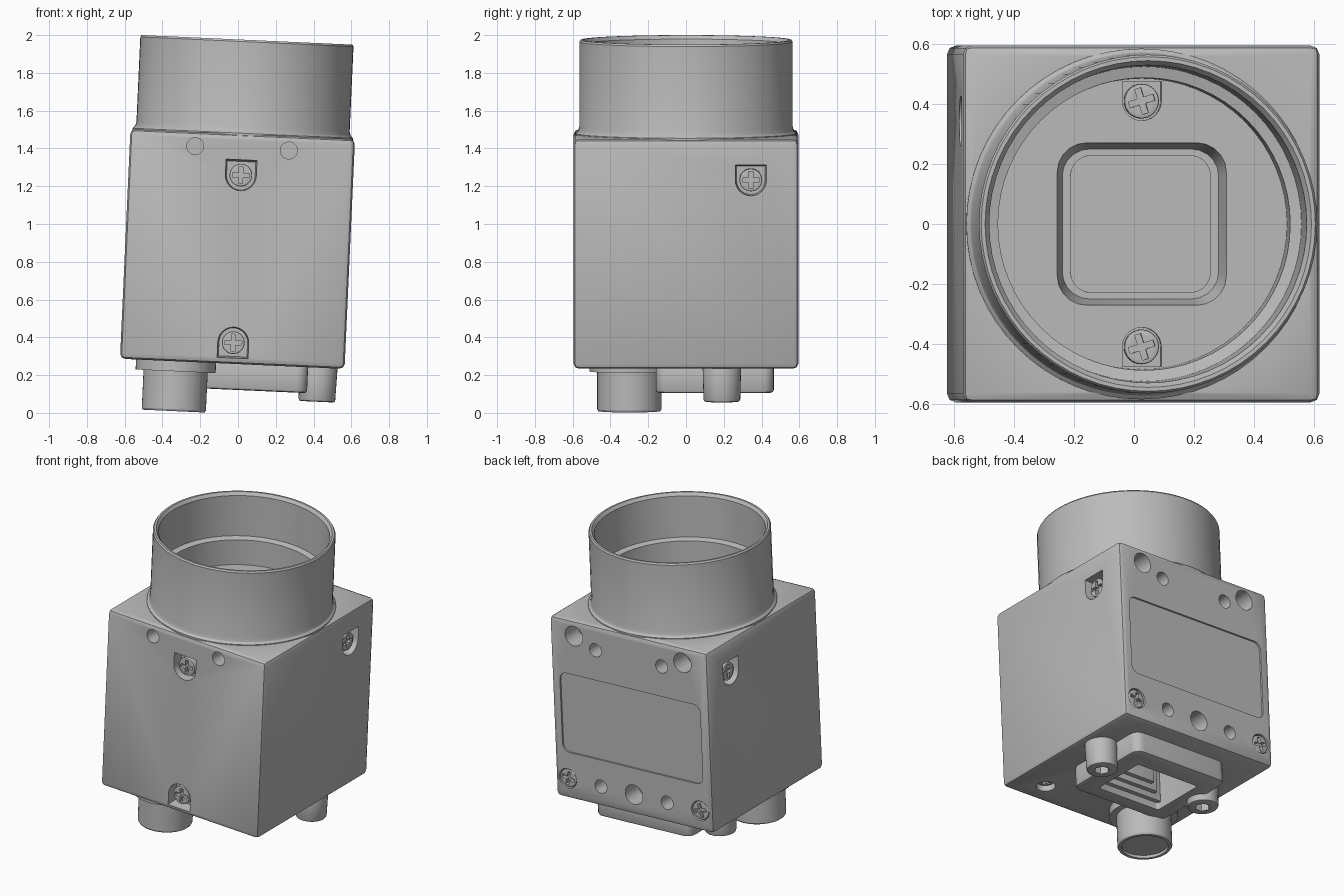
import bpy, bmesh
from math import sin, cos, pi, radians
from mathutils import Matrix, Vector

if "Cube" in bpy.data.objects:
    bpy.data.objects.remove(bpy.data.objects["Cube"])

grey = bpy.data.materials.new("light grey metal")
grey.use_nodes = True
colour = (0.5, 0.5, 0.5, 1)
grey.diffuse_color = colour
grey.node_tree.nodes["Principled BSDF"].inputs["Base Color"].default_value = colour

C = -0.042        # housing centre in x
H = 0.595         # housing half width
LOW, HIGH = 0.258, 1.475
FLOOR = 1.5       # floor inside the mount ring
parts = []

# Each frame maps (across, along, depth into the surface) to space
FRONT = lambda p, q, d: (C + p, -H + d, q)
BACK = lambda p, q, d: (C + p, H - d, q)
LEFT = lambda p, q, d: (C + H - d, p, q)
RIGHT = lambda p, q, d: (C - H + d, p, q)
BOTTOM = lambda p, q, d: (p, q, LOW + d)
INSIDE = lambda p, q, d: (C + p, q, FLOOR - d)


def finish(name, bm):
    bmesh.ops.recalc_face_normals(bm, faces=bm.faces)
    mesh = bpy.data.meshes.new(name)
    bm.to_mesh(mesh)
    bm.free()
    mesh.materials.append(grey)
    obj = bpy.data.objects.new(name, mesh)
    bpy.context.collection.objects.link(obj)
    parts.append(obj)
    return obj


def prism(name, frame, outline, near, far, bevel=0, taper=1):
    bm = bmesh.new()
    mid = sum((Vector(p) for p in outline), Vector((0, 0))) / len(outline)
    small = [mid + (Vector(p) - mid) * taper for p in outline]
    a = [bm.verts.new(frame(p[0], p[1], near)) for p in outline]
    b = [bm.verts.new(frame(p[0], p[1], far)) for p in small]
    bm.faces.new(a)
    bm.faces.new(b[::-1])
    for i in range(len(a)):
        j = (i + 1) % len(a)
        bm.faces.new((a[i], b[i], b[j], a[j]))
    bmesh.ops.recalc_face_normals(bm, faces=bm.faces)
    if bevel:
        sharp = [e for e in bm.edges if e.calc_face_angle(0) > 0.9]
        bmesh.ops.bevel(bm, geom=sharp, offset=bevel, segments=2, profile=0.5, affect='EDGES')
    return finish(name, bm)


def circle(x, y, r, n=32):
    return [(x + r * cos(2 * pi * i / n), y + r * sin(2 * pi * i / n)) for i in range(n)]


def rounded(x0, x1, y0, y1, r, n=5):
    pts = []
    corners = [(x1 - r, y1 - r), (x0 + r, y1 - r), (x0 + r, y0 + r), (x1 - r, y0 + r)]
    for k, (x, y) in enumerate(corners):
        for i in range(n + 1):
            t = pi / 2 * (k + i / n)
            pts.append((x + r * cos(t), y + r * sin(t)))
    return pts


def arch(x, y, r, flat):
    # Half circle with a square end on the side given by flat (+1 or -1)
    arc = [(x - r * cos(pi * i / 12), y - flat * r * sin(pi * i / 12)) for i in range(13)]
    return arc + [(x + r, y + flat * r), (x - r, y + flat * r)]


def cross(x, y, arm, w, turn):
    pts = []
    for k in range(4):
        t = k * pi / 2 + turn
        for a, b in ((w, -w), (arm, -w), (arm, w)):
            pts.append((x + a * cos(t) - b * sin(t), y + a * sin(t) + b * cos(t)))
    return pts


def boolean(obj, tool, operation='DIFFERENCE'):
    mod = obj.modifiers.new("cut", 'BOOLEAN')
    mod.operation, mod.object, mod.solver = operation, tool, 'EXACT'
    bpy.context.view_layer.objects.active = obj
    bpy.ops.object.modifier_apply(modifier=mod.name)
    parts.remove(tool)
    bpy.data.objects.remove(tool)


def cut(obj, frame, outline, depth, start=-0.02, taper=1):
    boolean(obj, prism("cutter", frame, outline, start, depth, taper=taper))


def screw(name, frame, x, y, top, r=0.06, turn=0.0):
    head = prism(name, frame, circle(x, y, r), top + 0.08, top, bevel=0.006)
    cut(head, frame, cross(x, y, r * 0.75, r * 0.18, turn), top + 0.025, top - 0.02)


def lathe(name, profile, x, y, steps=64):
    bm = bmesh.new()
    verts = [bm.verts.new((r, 0, z)) for r, z in profile]
    edges = [bm.edges.new(pair) for pair in zip(verts, verts[1:])]
    bmesh.ops.spin(bm, geom=verts + edges, axis=(0, 0, 1), cent=(0, 0, 0),
                   angle=2 * pi, steps=steps, use_merge=True)
    bmesh.ops.remove_doubles(bm, verts=bm.verts, dist=0.0001)
    bmesh.ops.translate(bm, verts=bm.verts, vec=(x, y, 0))
    return finish(name, bm)


# Housing joined with the mount ring
square = [(C - H, -H), (C + H, -H), (C + H, H), (C - H, H)]
housing = prism("housing", BOTTOM, square, 0, HIGH - LOW, bevel=0.028)
ring = lathe("mount_ring", [(0, 1.3), (0.55, 1.3), (0.55, 1.465), (0.585, 1.465), (0.585, 1.48),
                            (0.572, 1.492), (0.565, 1.515), (0.565, 1.965), (0.558, 1.975),
                            (0.545, 1.975), (0.53, 1.955), (0.525, 1.68), (0.488, 1.67),
                            (0.485, FLOOR), (0, FLOOR)], C, 0)
boolean(housing, ring, 'UNION')

# Sensor window: sloped recess and a thin raised pane
cut(housing, INSIDE, rounded(-0.287, 0.287, -0.275, 0.275, 0.1), 0.1, taper=0.91)
prism("sensor_window", INSIDE, rounded(-0.235, 0.235, -0.23, 0.23, 0.07), 0.11, 0.092)
for side in (-1, 1):
    cut(housing, INSIDE, arch(0, side * 0.41, 0.065, side), 0.05)
    screw("inner_screw", INSIDE, 0, side * 0.41, 0.01, 0.058, 0.3)

# Front and side pockets with screws
for name, frame, x, z, flat in (("front_upper_screw", FRONT, 0, 1.258, 1),
                                ("front_lower_screw", FRONT, 0, 0.37, -1),
                                ("left_screw", LEFT, 0.343, 1.258, 1),
                                ("right_screw", RIGHT, 0.343, 1.258, 1)):
    cut(housing, frame, arch(x, z, 0.084, flat), 0.07, taper=0.9)
    screw(name, frame, x, z, 0.02)

# Front and back mounting holes
for side in (-1, 1):
    cut(housing, FRONT, circle(side * 0.248, 1.4, 0.045), 0.12)
    cut(housing, BACK, circle(side * 0.41, 1.375, 0.066), 0.14)
    cut(housing, BACK, circle(side * 0.25, 1.315, 0.045), 0.12)
    cut(housing, BACK, circle(side * 0.25, 0.395, 0.045), 0.12)
    cut(housing, BACK, circle(side * 0.5, 0.395, 0.066), 0.04)
    screw("back_screw", BACK, side * 0.5, 0.395, 0.005, 0.061, side * 0.25)
cut(housing, BACK, circle(0, 0.395, 0.066), 0.14)

# Recessed label panel on the back
cut(housing, BACK, rounded(-0.53, 0.53, 0.575, 1.11, 0.05), 0.012)

# Connector well and screw hole under the housing
well = rounded(-0.25, 0.23, -0.06, 0.32, 0.02)
cut(housing, BOTTOM, well, 0.12)
cut(housing, BOTTOM, circle(0.34, -0.43, 0.06), 0.07)
screw("bottom_screw", BOTTOM, 0.34, -0.43, 0.03, 0.05)

# Connector frame with posts
plate = prism("connector_frame", BOTTOM, rounded(-0.365, 0.36, -0.16, 0.465, 0.06), 0.01, -0.137, 0.015)
cut(plate, BOTTOM, well, 0.05, -0.2)
for x in (-0.40, 0.414):
    post = prism("connector_post", BOTTOM, circle(x, 0.19, 0.102), 0.01, -0.18, 0.012, 0.95)
    cut(post, BOTTOM, circle(x, 0.19, 0.048, 6), -0.12, -0.2)

# Stepped ribs inside the connector well
for i in range(3):
    edge = -0.06 + 0.03 * (i + 1)
    prism("connector_rib", BOTTOM, rounded(-0.25 + 0.05 * i, 0.2 - 0.05 * i, -0.08, edge, 0.005),
          0.13, -0.09 + 0.04 * i)

# Round cable socket with flange
lathe("cable_socket", [(0, LOW + 0.01), (0.212, LOW + 0.01), (0.212, 0.205), (0.17, 0.205),
                       (0.17, 0.004), (0.164, -0.006), (0.145, -0.006), (0.143, 0.012), (0, 0.012)],
      -0.34, -0.3, 48)

# Lean the whole assembly and shade it
lean = Matrix.Rotation(radians(2.6), 4, 'Y')
bpy.ops.object.select_all(action='DESELECT')
for obj in parts:
    obj.data.transform(lean)
    obj.select_set(True)
bpy.context.view_layer.objects.active = housing
bpy.ops.object.shade_smooth_by_angle(angle=radians(30))
